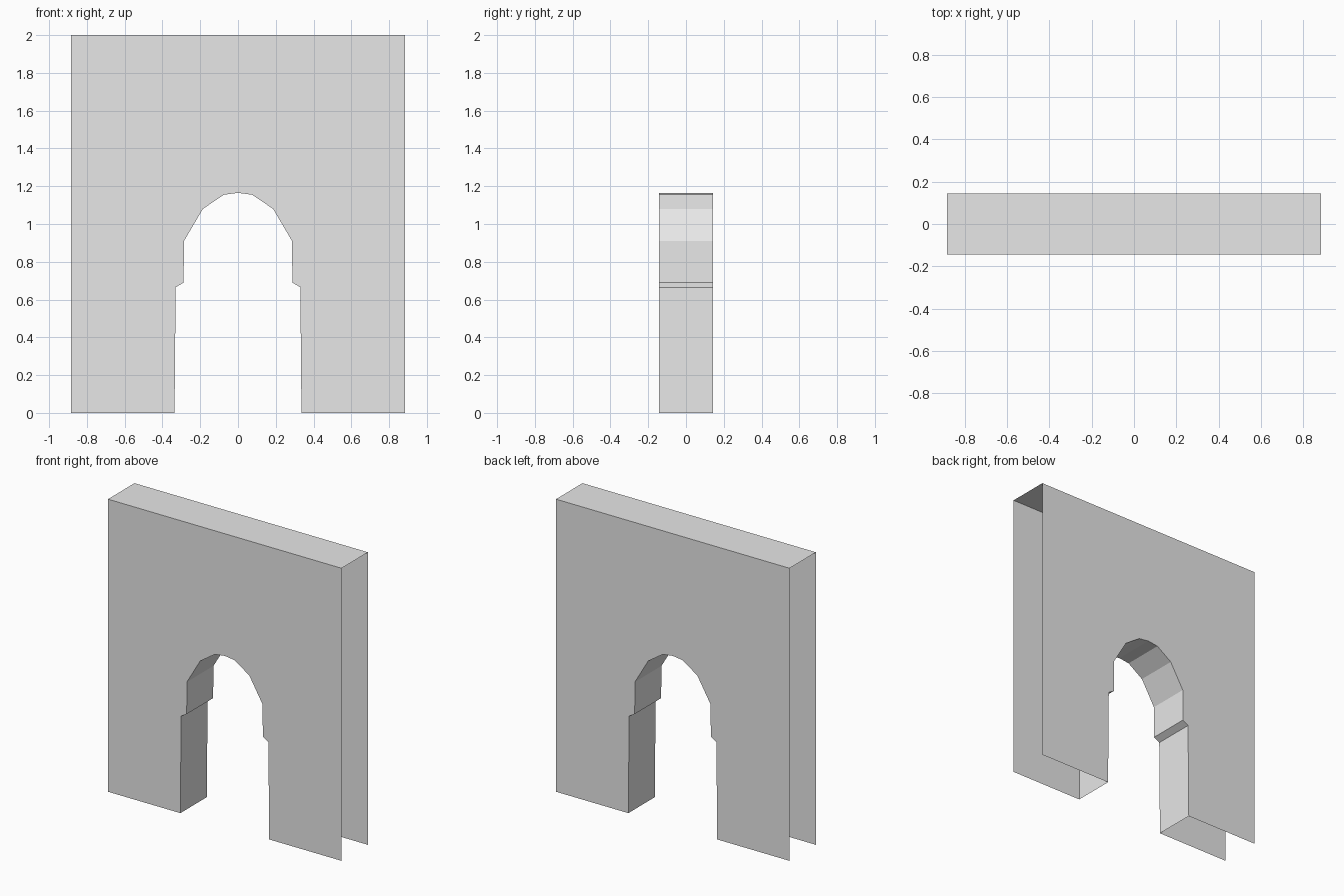
import bpy

cube = bpy.data.objects.get("Cube")
if cube:
    bpy.data.objects.remove(cube, do_unlink=True)

HALF_WIDTH, HALF_DEPTH, HEIGHT = 0.883, 0.143, 2.0

stone = bpy.data.materials.new("light_grey")
stone.use_nodes = True
stone.diffuse_color = (0.8, 0.8, 0.8, 1)
stone.node_tree.nodes["Principled BSDF"].inputs["Base Color"].default_value = (0.8, 0.8, 0.8, 1)

# Right half of the opening, from the floor up to the crown
half = [(0.336, 0), (0.33, 0.665), (0.288, 0.69), (0.286, 0.91),
        (0.186, 1.08), (0.075, 1.155), (0, 1.165)]
arch = half + [(-x, z) for x, z in reversed(half[:-1])]
outer = [(-HALF_WIDTH, 0), (-HALF_WIDTH, HEIGHT), (HALF_WIDTH, HEIGHT), (HALF_WIDTH, 0)]


def make_part(name, verts, faces):
    mesh = bpy.data.meshes.new(name)
    mesh.from_pydata(verts, [], faces)
    mesh.materials.append(stone)
    obj = bpy.data.objects.new(name, mesh)
    bpy.context.collection.objects.link(obj)
    return obj


def make_strip(name, path):
    """Sweep an open profile through the depth of the wall."""
    n = len(path)
    verts = [(x, y, z) for y in (-HALF_DEPTH, HALF_DEPTH) for x, z in path]
    faces = [(i, i + 1, n + i + 1, n + i) for i in range(n - 1)]
    return make_part(name, verts, faces)


# Front and back wall sheets with the doorway outline
outline = arch + outer
for name, y in (("front_wall", -HALF_DEPTH), ("back_wall", HALF_DEPTH)):
    order = list(range(len(outline)))
    if y < 0:
        order.reverse()
    make_part(name, [(x, y, z) for x, z in outline], [order])

# Lining of the doorway and the cap; both ends and the underside stay open
make_strip("arch_lining", arch[::-1])
make_strip("top_cap", outer[1:3])

# Face the sheets outward
for obj in bpy.context.collection.objects:
    if obj.name in ("front_wall", "back_wall", "top_cap", "arch_lining"):
        want = {"front_wall": (0, -1, 0), "back_wall": (0, 1, 0),
                "top_cap": (0, 0, 1), "arch_lining": (1, 0, 0)}[obj.name]
        # the first lining face is on the left-hand pier and looks toward +x
        face = obj.data.polygons[0]
        if sum(a * b for a, b in zip(face.normal, want)) < 0:
            obj.data.flip_normals()
